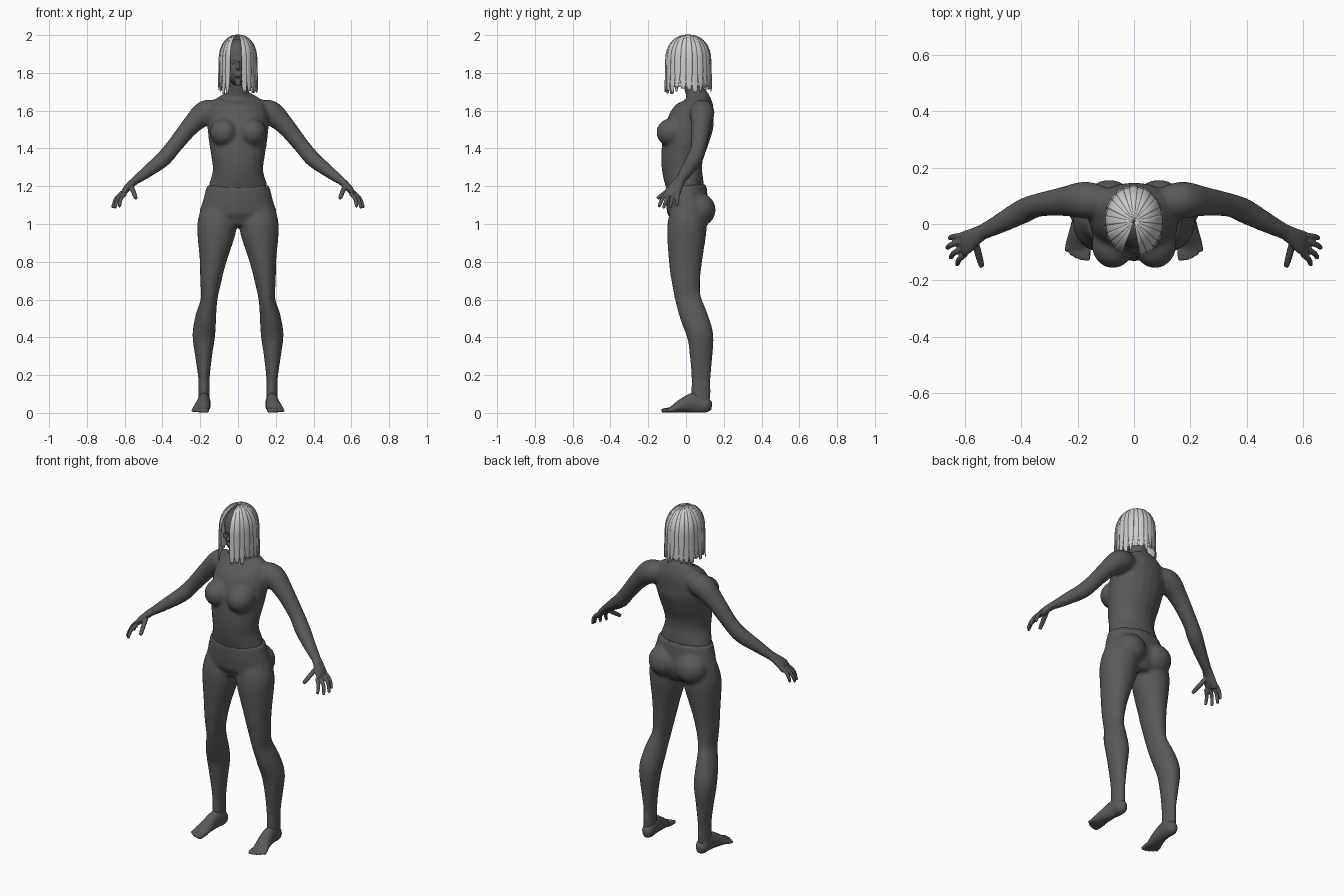
import bpy, bmesh, math, random
from mathutils import Vector, Matrix

random.seed(4)
cube = bpy.data.objects.get("Cube")
if cube:
    bpy.data.objects.remove(cube)


def material(name, grey):
    mat = bpy.data.materials.new(name)
    mat.use_nodes = True
    colour = (grey, grey, grey, 1)
    mat.diffuse_color = colour
    mat.node_tree.nodes["Principled BSDF"].inputs["Base Color"].default_value = colour
    return mat


CHARCOAL = material("charcoal", 0.1)
PALE = material("pale grey", 0.6)
X_AXIS, Y_AXIS, Z_AXIS = Vector((1, 0, 0)), Vector((0, 1, 0)), Vector((0, 0, 1))


def finish(bm, name, mat, voxel=0, smoothing=0):
    """Turn a bmesh into a smooth object, fusing its shells when a voxel size is given."""
    bmesh.ops.recalc_face_normals(bm, faces=bm.faces)
    for face in bm.faces:
        face.smooth = True
    mesh = bpy.data.meshes.new(name)
    bm.to_mesh(mesh)
    bm.free()
    mesh.materials.append(mat)
    obj = bpy.data.objects.new(name, mesh)
    bpy.context.collection.objects.link(obj)
    if voxel:
        remesh = obj.modifiers.new("fuse", 'REMESH')
        remesh.mode = 'VOXEL'
        remesh.voxel_size = voxel
        remesh.use_smooth_shade = True
        soften = obj.modifiers.new("soften", 'SMOOTH')
        soften.factor = 0.5
        soften.iterations = smoothing
    return obj


def spline(rows, steps):
    """Catmull-Rom samples through rows of numbers."""
    rows = [Vector(r) for r in rows]
    ext = [rows[0]] + rows + [rows[-1]]
    out = []
    for a, b, c, d in zip(ext, ext[1:], ext[2:], ext[3:]):
        for i in range(steps):
            t = i / steps
            out.append(b + (c - a) * (t / 2) + (a * 2 - b * 5 + c * 4 - d) * (t * t / 2)
                       + (b * 3 - a - c * 3 + d) * (t ** 3 / 2))
    return out + [rows[-1]]


def loft(bm, rows, ref, side=1, steps=4, sides=20):
    """Closed tube through (x, y, z, half width along ref, half depth)."""
    rows = spline(rows, steps)
    centres = [Vector((r[0] * side, r[1], r[2])) for r in rows]
    rings = []
    for i, (row, centre) in enumerate(zip(rows, centres)):
        tangent = (centres[min(i + 1, len(rows) - 1)] - centres[max(i - 1, 0)]).normalized()
        u = (ref - tangent * ref.dot(tangent)).normalized()
        v = tangent.cross(u)
        ring = []
        for k in range(sides):
            angle = math.tau * k / sides
            ring.append(bm.verts.new(centre + u * row[3] * math.cos(angle)
                                     + v * row[4] * math.sin(angle)))
        rings.append(ring)
    for low, high in zip(rings, rings[1:]):
        for k in range(sides):
            n = (k + 1) % sides
            bm.faces.new((low[k], low[n], high[n], high[k]))
    bm.faces.new(rings[0])
    bm.faces.new(rings[-1])


def ball(bm, centre, radii):
    matrix = Matrix.Translation(centre) @ Matrix.Diagonal((*radii, 1))
    bmesh.ops.create_uvsphere(bm, u_segments=24, v_segments=16, radius=1, matrix=matrix)


def digit(bm, base, tip, radius, side, bend=0):
    """Finger or toe with a rounded end and a raised middle joint."""
    base, tip = Vector(base), Vector(tip)
    mid = (base + tip) / 2 + Vector((bend, 0, bend))
    near = tip.lerp(mid, 0.1)
    widths = (radius, radius, radius * 0.8, radius * 0.3)
    loft(bm, [(*p, w, w) for p, w in zip((base, mid, near, tip), widths)],
         Y_AXIS if bend else X_AXIS, side, 3, 10)


# Upper body: torso, bust and arms
bm = bmesh.new()
loft(bm, [(0, 0, 1.14, .15, .09), (0, -.005, 1.2, .155, .1), (0, -.02, 1.28, .134, .106),
          (0, -.02, 1.36, .142, .112), (0, 0, 1.45, .156, .122), (0, .03, 1.55, .163, .122),
          (0, .057, 1.62, .15, .093), (0, .06, 1.665, .115, .068), (0, .05, 1.69, .062, .052),
          (0, .035, 1.74, .05, .05), (0, .025, 1.8, .048, .05)], X_AXIS)
arm = [(.09, .075, 1.6, .05, .05), (.17, .085, 1.59, .066, .066), (.25, .08, 1.52, .052, .05),
       (.34, .067, 1.41, .042, .042), (.395, .045, 1.345, .044, .042),
       (.47, .005, 1.285, .036, .034), (.55, -.035, 1.225, .027, .022)]
for side in (1, -1):
    loft(bm, arm, Y_AXIS, side)
    ball(bm, (side * .075, -.075, 1.485), (.075, .082, .075))
finish(bm, "upper_body", CHARCOAL, .01, 5)

# Hands: palm, four fingers and thumb
FINGERS = [((.61, -.04, 1.17), (.655, -.05, 1.095)), ((.615, -.062, 1.165), (.664, -.085, 1.085)),
           ((.608, -.085, 1.16), (.652, -.12, 1.083)), ((.596, -.105, 1.16), (.628, -.145, 1.09))]
for side, label in ((1, "left"), (-1, "right")):
    bm = bmesh.new()
    loft(bm, [(.535, -.027, 1.237, .027, .022), (.565, -.045, 1.212, .033, .02),
              (.595, -.065, 1.18, .043, .018), (.61, -.075, 1.155, .04, .01)], Y_AXIS, side)
    for base, tip in FINGERS:
        digit(bm, base, tip, .0105, side, .008)
    digit(bm, (.565, -.06, 1.2), (.54, -.152, 1.135), .013, side)
    finish(bm, label + "_hand", CHARCOAL, .004, 3)

# Lower body: pelvis, seat and legs, with a waist edge standing proud
bm = bmesh.new()
loft(bm, [(0, 0, 1.205, .164, .108), (0, .005, 1.12, .187, .112),
          (0, .015, 1.05, .2, .11), (0, .01, .985, .12, .08)], X_AXIS)
leg = [(.1, .015, 1.09, .09, .09), (.112, .005, .98, .105, .105), (.133, -.003, .8, .07, .088),
       (.145, 0, .69, .055, .075), (.153, .012, .6, .044, .069), (.17, .042, .51, .055, .073),
       (.181, .075, .41, .06, .07), (.182, .08, .3, .045, .06), (.18, .08, .18, .03, .05),
       (.18, .08, .1, .03, .05), (.18, .085, .03, .03, .04)]
for side in (1, -1):
    loft(bm, leg, X_AXIS, side)
    ball(bm, (side * .088, .065, 1.075), (.095, .092, .09))
finish(bm, "lower_body", CHARCOAL, .01, 4)

# Feet with five toes
for side, label in ((1, "left"), (-1, "right")):
    bm = bmesh.new()
    loft(bm, [(.178, .137, .035, .012, .02), (.178, .11, .04, .033, .04),
              (.18, .05, .055, .033, .054), (.188, -.02, .038, .04, .037),
              (.198, -.07, .02, .044, .019), (.2, -.09, .016, .04, .012)], X_AXIS, side)
    for i in range(5):
        reach = .13 - .002 * i * i
        digit(bm, (.167 + .016 * i, -.06, .018), (.167 + .018 * i, -reach, .011),
              .014 - .001 * i, side)
    finish(bm, label + "_foot", CHARCOAL, .005, 3)

# Head: skull, jaw, brow, nose, lips, chin and cheeks
bm = bmesh.new()
ball(bm, (0, .02, 1.88), (.08, .1, .1))
ball(bm, (0, -.012, 1.81), (.06, .07, .078))
ball(bm, (0, -.072, 1.872), (.035, .012, .01))
ball(bm, (0, -.085, 1.828), (.012, .02, .014))
ball(bm, (0, -.08, 1.845), (.008, .012, .028))
ball(bm, (0, -.072, 1.745), (.018, .012, .014))
for z in (1.797, 1.785):
    ball(bm, (0, -.077, z), (.021, .012, .007))
for side in (1, -1):
    ball(bm, (side * .04, -.058, 1.83), (.018, .016, .02))
    ball(bm, (side * .028, -.071, 1.855), (.012, .009, .007))
finish(bm, "head", CHARCOAL, .005, 2)


# Hair: an under layer and overlapping pointed locks
def lock(bm, start, end, bottom, scale, taper, columns):
    rows = 18
    grid = []
    for r in range(rows + 1):
        s = r / rows
        if s < .5:
            phi = s * math.pi
            f, z = math.sin(phi) ** .85, 1.87 + .13 * scale * math.cos(phi)
        else:
            drop = s * 2 - 1
            f, z = 1 + .04 * drop, 1.87 + (bottom - 1.87) * drop
        narrow = 1 - taper * max(0, s - .7) / .3
        middle, half = (start + end) / 2, (end - start) / 2 * narrow
        line = []
        for c in range(columns + 1):
            angle = middle + half * (2 * c / columns - 1)
            f_c = max(f, .02) * scale
            line.append(bm.verts.new((f_c * .1 * math.sin(angle),
                                      .01 - f_c * .121 * math.cos(angle), z)))
        grid.append(line)
    for a, b in zip(grid, grid[1:]):
        for c in range(columns):
            bm.faces.new((a[c], a[c + 1], b[c + 1], b[c]))


def hair(bm, name, thickness):
    obj = finish(bm, name, PALE)
    solid = obj.modifiers.new("thickness", 'SOLIDIFY')
    solid.thickness = thickness
    solid.offset = 0


GAP_LEFT, GAP_RIGHT = .2, math.tau - .45
bm = bmesh.new()
lock(bm, GAP_LEFT, GAP_RIGHT, 1.725, .97, 0, 48)
hair(bm, "hair_under_layer", .004)
bm = bmesh.new()
COUNT = 22
width = (GAP_RIGHT - GAP_LEFT) / COUNT
for i in range(COUNT):
    begin = GAP_LEFT + i * width
    bottom = random.uniform(1.69, 1.725) - (.02 if i > COUNT - 4 else 0)
    lock(bm, begin, begin + width * 1.12, bottom, 1 + .012 * (i % 2), random.uniform(.3, .8), 4)
hair(bm, "hair_locks", .003)
